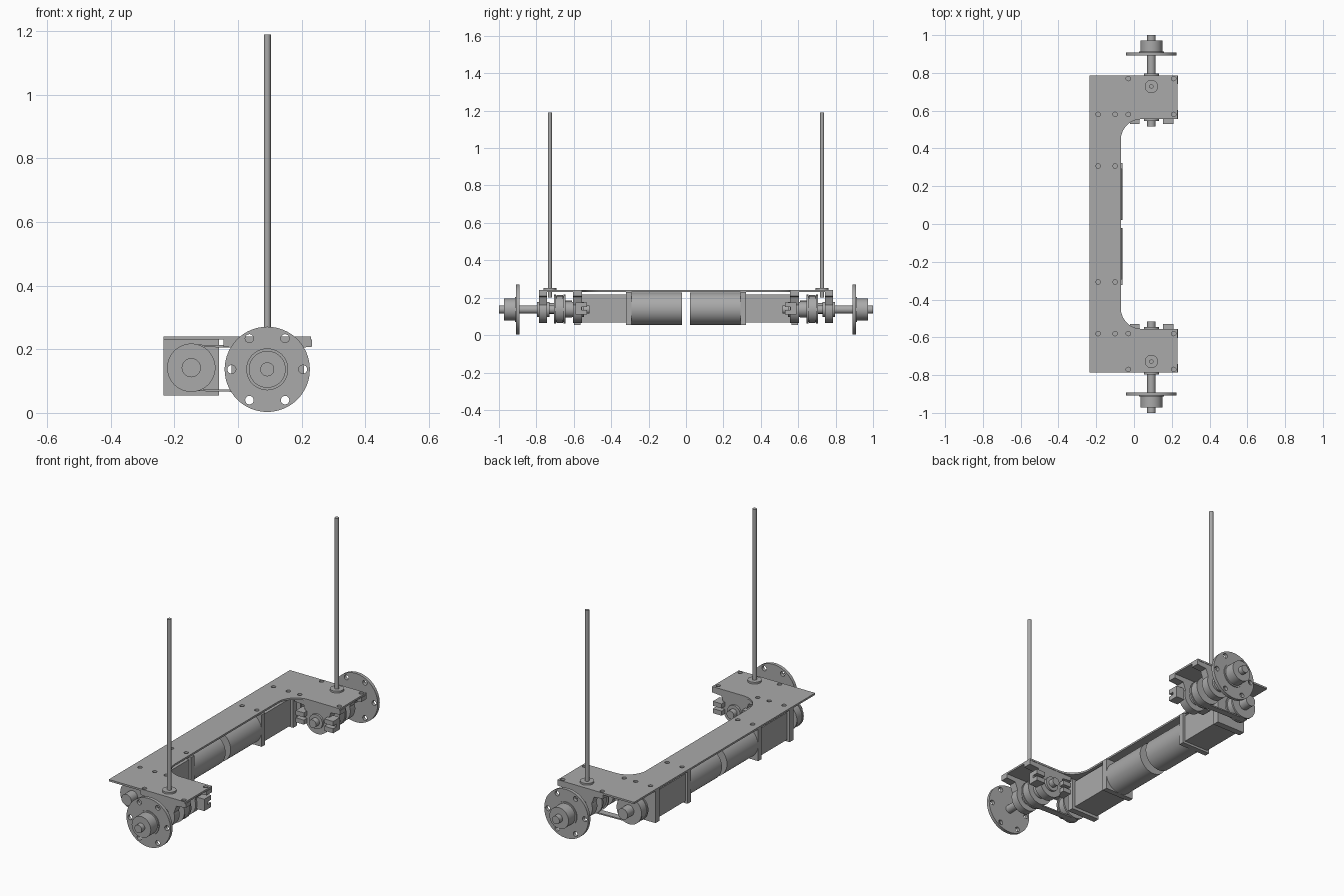
import bpy
import math

cube = bpy.data.objects.get("Cube")
if cube:
    bpy.data.objects.remove(cube)

steel = bpy.data.materials.new("steel grey")
steel.use_nodes = True
GREY = (0.4, 0.4, 0.4, 1)
steel.diffuse_color = GREY
steel.node_tree.nodes["Principled BSDF"].inputs["Base Color"].default_value = GREY

AXLE_X, AXLE_Z = 0.092, 0.137
MOTOR_X, MOTOR_Z = -0.147, 0.142


def finish(ob, name):
    ob.name = name
    ob.data.name = name
    ob.data.materials.clear()
    ob.data.materials.append(steel)
    bpy.ops.object.select_all(action='DESELECT')
    ob.select_set(True)
    bpy.context.view_layer.objects.active = ob
    bpy.ops.object.shade_smooth_by_angle(angle=math.radians(35))
    return ob


def box(name, x, y, z):
    """Box from (low, high) pairs."""
    bpy.ops.mesh.primitive_cube_add(size=1, location=[sum(p) / 2 for p in (x, y, z)])
    ob = bpy.context.object
    ob.scale = [abs(p[1] - p[0]) for p in (x, y, z)]
    bpy.ops.object.transform_apply(location=False, rotation=False, scale=True)
    return finish(ob, name)


def rod(name, x, z, r, y0, y1, sides=48):
    """Cylinder along y."""
    bpy.ops.mesh.primitive_cylinder_add(
        vertices=sides, radius=r, depth=abs(y1 - y0),
        location=(x, (y0 + y1) / 2, z), rotation=(math.pi / 2, 0, 0))
    return finish(bpy.context.object, name)


def post(name, x, y, r, z0, z1):
    """Upright cylinder."""
    bpy.ops.mesh.primitive_cylinder_add(
        vertices=32, radius=r, depth=z1 - z0, location=(x, y, (z0 + z1) / 2))
    return finish(bpy.context.object, name)


def arc(cx, cy, r, a0=0, a1=360, n=24):
    """Points on an arc; a full circle leaves out the repeated end."""
    steps = n if abs(a1 - a0) >= 360 else n - 1
    return [(cx + r * math.cos(math.radians(a0 + (a1 - a0) * i / steps)),
             cy + r * math.sin(math.radians(a0 + (a1 - a0) * i / steps)))
            for i in range(n)]


def slab(name, loops, low, high, upright=False):
    """Extruded outline with holes, lying flat (z) or upright (y)."""
    curve = bpy.data.curves.new(name, 'CURVE')
    curve.dimensions = '2D'
    curve.fill_mode = 'BOTH'
    curve.extrude = abs(high - low) / 2
    for loop in loops:
        spline = curve.splines.new('POLY')
        spline.points.add(len(loop) - 1)
        for point, (u, v) in zip(spline.points, loop):
            point.co = (u, v, 0, 1)
        spline.use_cyclic_u = True
    ob = bpy.data.objects.new(name, curve)
    bpy.context.collection.objects.link(ob)
    bpy.ops.object.select_all(action='DESELECT')
    ob.select_set(True)
    bpy.context.view_layer.objects.active = ob
    bpy.ops.object.convert(target='MESH')
    ob = bpy.context.object
    mid = (low + high) / 2
    if upright:
        ob.rotation_euler = (math.pi / 2, 0, 0)
        ob.location = (0, mid, 0)
    else:
        ob.location = (0, 0, mid)
    return finish(ob, name)


def stadium(r):
    """Belt loop outline around both pulleys."""
    return (arc(AXLE_X, AXLE_Z, r, -90, 90, 24)
            + arc(MOTOR_X, MOTOR_Z, r, 90, 270, 24))


# C-shaped top plate with bolt holes
half = [(-0.07, 0.0)] + arc(0.04, 0.445, 0.11, 180, 90, 14) \
    + [(0.23, 0.555), (0.23, 0.787), (-0.235, 0.787)]
outline = half + [(x, -y) for x, y in reversed(half[1:])]
holes = [(-0.19, 0.58), (-0.10, 0.58), (-0.19, 0.307), (-0.10, 0.307),
         (-0.03, 0.58), (0.21, 0.58), (-0.03, 0.77), (0.21, 0.77)]
slab("top_plate",
     [outline] + [arc(x, s * y, 0.012, n=16) for x, y in holes for s in (1, -1)],
     0.231, 0.241)

# Bearing block outline: wide foot against the plate, round housing below
block = ([(-0.045, 0.231), (-0.045, 0.208), (0.01, 0.203)]
         + arc(AXLE_X, AXLE_Z, 0.072, 160, 380, 28)
         + [(0.175, 0.203), (0.232, 0.208), (0.232, 0.231)])

for side, s in (("front", -1), ("back", 1)):
    def span(a, b):
        return (s * a, s * b)

    # Upright rod and its collar
    post(f"{side}_upright_rod", AXLE_X, s * 0.728, 0.011, 0.2, 1.19)
    post(f"{side}_rod_collar", AXLE_X, s * 0.728, 0.035, 0.24, 0.251)

    # Axle, wheel flange and hub
    rod(f"{side}_axle", AXLE_X, AXLE_Z, 0.022, *span(0.515, 1.0))
    bolts = [arc(AXLE_X + 0.112 * math.cos(math.radians(a)),
                 AXLE_Z + 0.112 * math.sin(math.radians(a)), 0.0135, n=16)
             for a in range(0, 360, 60)]
    slab(f"{side}_wheel_flange", [arc(AXLE_X, AXLE_Z, 0.134, n=64)] + bolts,
         *span(0.891, 0.909), upright=True)
    rod(f"{side}_hub_shoulder", AXLE_X, AXLE_Z, 0.066, *span(0.905, 0.914))
    rod(f"{side}_hub", AXLE_X, AXLE_Z, 0.058, *span(0.91, 0.972))

    # Hanging bearing blocks with inserts
    for label, a, b in (("outer", 0.742, 0.785), ("inner", 0.557, 0.603)):
        slab(f"{side}_{label}_bearing", [block], *span(a, b), upright=True)
        rod(f"{side}_{label}_bearing_insert", AXLE_X, AXLE_Z, 0.04,
            *span(a - 0.012, b + 0.012))

    # Slotted lugs on the inner bearing
    for label, a, b in (("right", -0.02, 0.03), ("left", 0.154, 0.208)):
        for level, z in (("upper", (0.15, 0.175)), ("lower", (0.11, 0.135))):
            box(f"{side}_{label}_{level}_lug", (a, b), span(0.53, 0.59), z)
        box(f"{side}_{label}_lug_web", (a, b), span(0.56, 0.59), (0.11, 0.175))

    # Pulleys and drive belt
    for label, x, z in (("axle", AXLE_X, AXLE_Z), ("motor", MOTOR_X, MOTOR_Z)):
        rod(f"{side}_{label}_pulley", x, z, 0.068, *span(0.65, 0.70))
        for rim, a in (("inner", 0.645), ("outer", 0.695)):
            rod(f"{side}_{label}_pulley_{rim}_rim", x, z, 0.076, *span(a, a + 0.01))
        rod(f"{side}_{label}_pulley_hub", x, z, 0.042, *span(0.61, 0.65))
    slab(f"{side}_drive_belt", [stadium(0.073), stadium(0.066)],
         *span(0.657, 0.693), upright=True)
    rod(f"{side}_motor_shaft", MOTOR_X, MOTOR_Z, 0.03, *span(0.545, 0.76))

    # Motor, gearbox and the two square mounting plates
    rod(f"{side}_motor", MOTOR_X, MOTOR_Z, 0.087, *span(0.022, 0.295), sides=64)
    box(f"{side}_gearbox", (-0.222, -0.072), span(0.32, 0.56), (0.067, 0.217))
    box(f"{side}_motor_bracket", (-0.235, -0.06), span(0.292, 0.322), (0.055, 0.231))
    box(f"{side}_gearbox_bracket", (-0.235, -0.06), span(0.565, 0.6), (0.055, 0.231))
